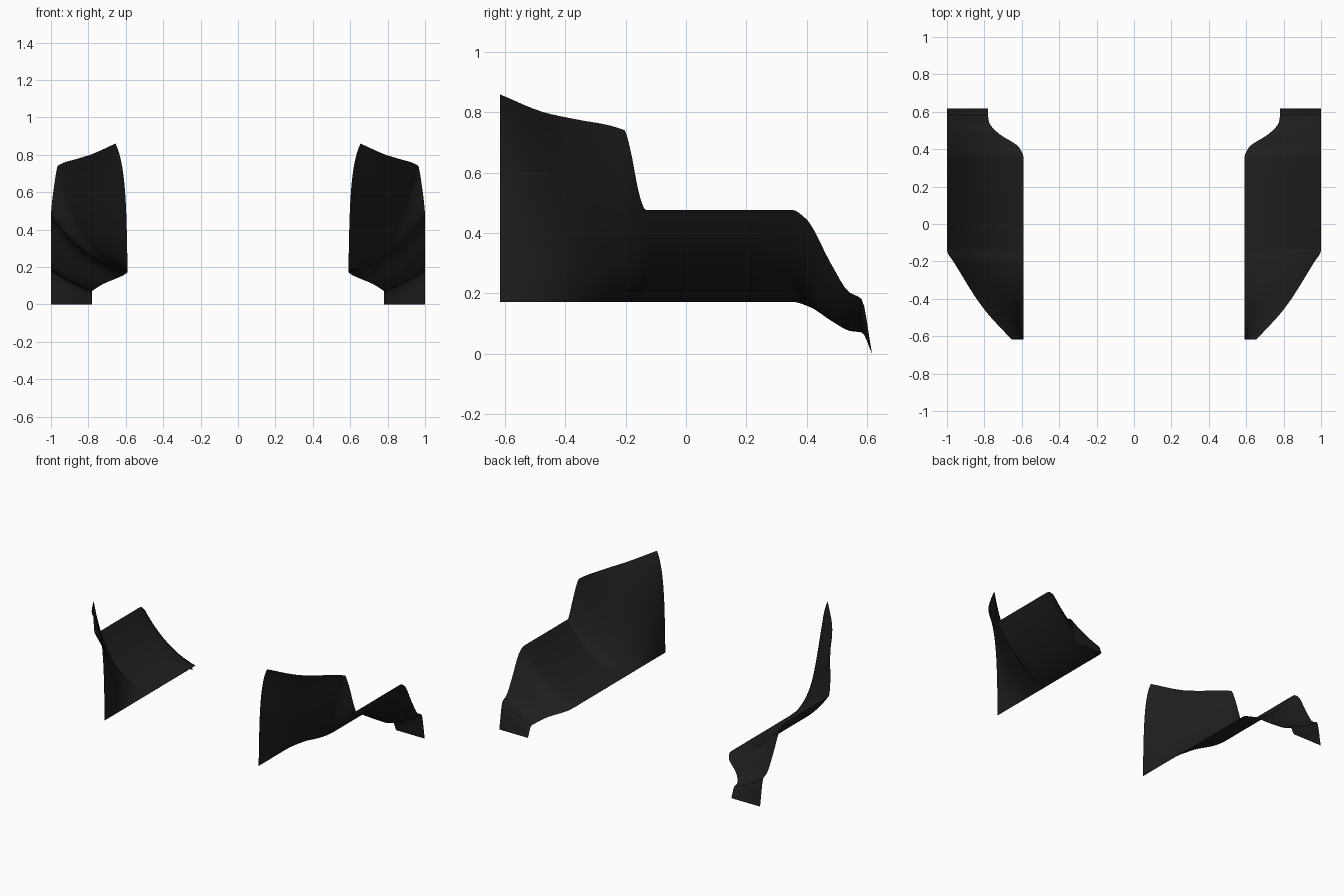
import bpy
import bmesh

# Remove the default cube
cube = bpy.data.objects.get("Cube")
if cube:
    bpy.data.objects.remove(cube, do_unlink=True)

# Single dark finish
black = bpy.data.materials.new("satin_black")
black.use_nodes = True
colour = (0.013, 0.013, 0.013, 1.0)
black.diffuse_color = colour
black.node_tree.nodes["Principled BSDF"].inputs["Base Color"].default_value = colour

# Outline keys, front to back: (y, x, z)
OUTER = [(-0.617, 0.655, 0.86), (-0.47, 0.79, 0.8), (-0.38, 0.855, 0.78),
         (-0.205, 0.963, 0.742), (-0.19, 0.973, 0.7), (-0.15, 0.998, 0.51),
         (-0.133, 1, 0.477), (0.35, 1, 0.477), (0.4, 1, 0.445),
         (0.48, 1, 0.3), (0.54, 1, 0.205), (0.583, 1, 0.18), (0.617, 1, 0)]
INNER = [(-0.617, 0.59, 0.172), (0.35, 0.59, 0.172), (0.41, 0.615, 0.155),
         (0.485, 0.725, 0.107), (0.545, 0.775, 0.075), (0.583, 0.78, 0.07),
         (0.617, 0.78, 0)]
# Cross-section handles as fractions of the inner-to-outer box: (y, x1, z1, x2, z2)
BEND = [(-0.617, 0.1, 0.4, 0.05, 0.82), (-0.38, 0.35, 0.22, 0.62, 0.62),
        (-0.2, 0.43, 0.1, 0.83, 0.44), (-0.133, 0.39, 0.12, 0.72, 0.45),
        (0.35, 0.39, 0.12, 0.72, 0.45), (0.583, 0.36, 0.22, 0.7, 0.58),
        (0.617, 0.33, 0.33, 0.67, 0.67)]
CREASES = (-0.133, 0.583)
ACROSS = 20
STEPS = 4


def sample(keys, y):
    """Monotone cubic interpolation of every column of the keys at y."""
    i = max(k for k in range(len(keys) - 1) if keys[k][0] <= y or k == 0)
    width = keys[i + 1][0] - keys[i][0]
    t = (y - keys[i][0]) / width

    def secant(k, c):
        return (keys[k + 1][c] - keys[k][c]) / (keys[k + 1][0] - keys[k][0])

    def slope(k, c):
        if k == 0:
            return secant(0, c)
        if k == len(keys) - 1:
            return secant(k - 1, c)
        a, b = secant(k - 1, c), secant(k, c)
        return 2 * a * b / (a + b) if a * b > 0 else 0

    result = []
    for c in range(1, len(keys[0])):
        start, end = keys[i][c], keys[i + 1][c]
        ease = t * t * (3 - 2 * t)
        tangent = t * (1 - t) * ((1 - t) * slope(i, c) - t * slope(i + 1, c))
        result.append(start + (end - start) * ease + width * tangent)
    return result


def section(y):
    """Points of the curved cross-section, inner edge to outer edge."""
    xi, zi = sample(INNER, y)
    xo, zo = sample(OUTER, y)
    x1, z1, x2, z2 = sample(BEND, y)
    points = []
    for j in range(ACROSS + 1):
        t = j / ACROSS
        a, b, c = 3 * t * (1 - t) ** 2, 3 * t * t * (1 - t), t ** 3
        points.append((xi + (xo - xi) * (a * x1 + b * x2 + c), y,
                       zi + (zo - zi) * (a * z1 + b * z2 + c)))
    return points


def stations():
    """Lengthwise positions, subdividing between all outline keys."""
    marks = sorted({k[0] for k in OUTER + INNER + BEND})
    rows = [a + (b - a) * s / STEPS for a, b in zip(marks, marks[1:])
            for s in range(STEPS)]
    return rows + [marks[-1]]


def build_panel(name, side):
    """Loft one thin twisted panel; side is +1 for left, -1 for right."""
    bm = bmesh.new()
    ys = stations()
    grid = [[bm.verts.new((side * x, y, z)) for x, y, z in section(y)] for y in ys]
    for near, far in zip(grid, grid[1:]):
        for j in range(ACROSS):
            quad = [near[j], near[j + 1], far[j + 1], far[j]]
            face = bm.faces.new(quad if side > 0 else quad[::-1])
            face.smooth = True
    # Keep the folds between the three zones crisp
    for y, row in zip(ys, grid):
        if any(abs(y - crease) < 1e-4 for crease in CREASES):
            for a, b in zip(row, row[1:]):
                bm.edges.get((a, b)).smooth = False
    mesh = bpy.data.meshes.new(name)
    bm.to_mesh(mesh)
    bm.free()
    mesh.materials.append(black)
    panel = bpy.data.objects.new(name, mesh)
    bpy.context.collection.objects.link(panel)
    return panel


# Mirrored pair of panels
build_panel("left_deflector_panel", 1)
build_panel("right_deflector_panel", -1)
